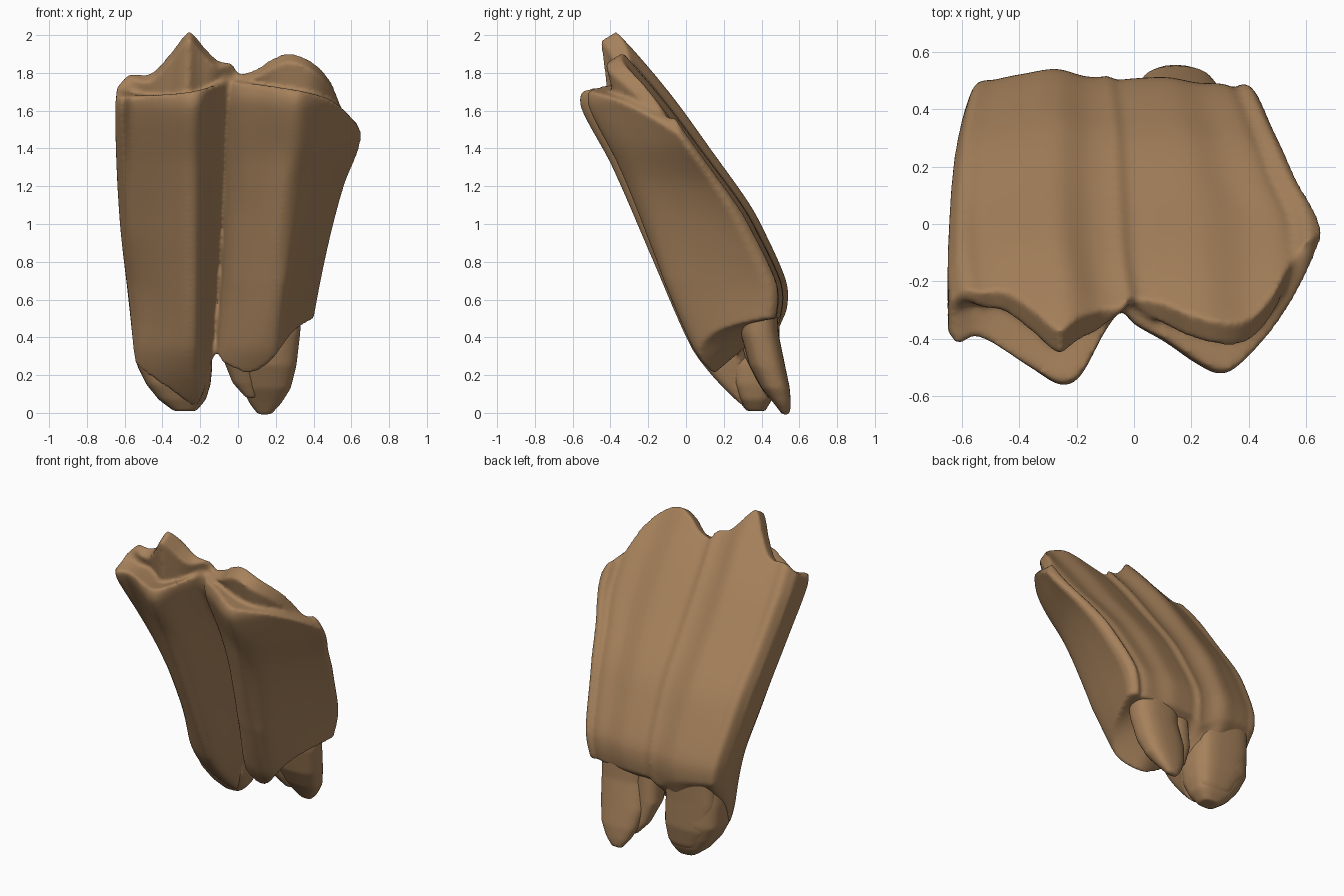
import bpy, bmesh, math

enamel = bpy.data.materials.new("brown enamel")
enamel.diffuse_color = (0.38, 0.22, 0.105, 1)


def curve(*pts):
    """Smooth interpolation through (key, value) pairs."""
    n = len(pts)
    sl = []
    for i in range(n):
        a, b = pts[max(i - 1, 0)], pts[min(i + 1, n - 1)]
        sl.append((b[1] - a[1]) / (b[0] - a[0]))

    def f(t):
        if t <= pts[0][0]:
            return pts[0][1]
        for i in range(n - 1):
            (a, p), (b, q) = pts[i], pts[i + 1]
            if t <= b:
                h = b - a
                s = (t - a) / h
                return (p * (1 + 2 * s) * (1 - s) ** 2 + q * s * s * (3 - 2 * s)
                        + h * sl[i] * s * (1 - s) ** 2 - h * sl[i + 1] * s * s * (1 - s))
        return pts[-1][1]
    return f


def finish(name, bm, voxel, rounds):
    bmesh.ops.recalc_face_normals(bm, faces=bm.faces)
    me = bpy.data.meshes.new(name)
    bm.to_mesh(me)
    bm.free()
    me.materials.append(enamel)
    ob = bpy.data.objects.new(name, me)
    bpy.context.collection.objects.link(ob)
    r = ob.modifiers.new("remesh", 'REMESH')
    r.mode, r.voxel_size, r.use_smooth_shade = 'VOXEL', voxel, True
    s = ob.modifiers.new("smooth", 'SMOOTH')
    s.factor, s.iterations = 0.5, rounds
    return ob


# Crown limits by height: left, groove and right x, front and back y
x_left = curve((0.02, -0.42), (0.1, -0.48), (0.25, -0.54), (0.5, -0.565), (1, -0.625), (1.6, -0.65), (1.8, -0.63), (2, -0.61))
x_mid = curve((0.2, -0.13), (1, -0.08), (1.6, -0.06), (1.85, -0.03))
x_right = curve((0.2, 0.36), (0.5, 0.40), (0.9, 0.48), (1.2, 0.56), (1.45, 0.65), (2, 0.65))
y_front = curve((0.02, 0.32), (0.1, 0.23), (0.23, 0.11), (0.36, 0.02), (0.84, -0.19), (1.31, -0.395), (1.6, -0.55), (1.68, -0.56), (1.76, -0.51))
y_back = curve((0.02, 0.42), (0.3, 0.47), (0.49, 0.52), (0.6, 0.54), (0.7, 0.53), (0.92, 0.435), (1.1, 0.34), (1.39, 0.135), (1.66, -0.06), (1.89, -0.25), (2.03, -0.38))

# Crown section across its width (-1 left, 0 groove, 1 right), near the rim and low down
depth_high = curve((-1, 0.36), (-0.94, 0.29), (-0.86, 0.34), (-0.75, 0.3), (-0.5, 0.11), (-0.33, 0), (-0.22, 0.07),
                   (-0.08, 0.4), (0, 0.54), (0.07, 0.44), (0.23, 0.3), (0.37, 0.16), (0.49, 0.08), (0.58, 0.13),
                   (0.79, 0.44), (0.9, 0.62), (1, 0.78))
depth_low = curve((-1, 0.58), (-0.92, 0.42), (-0.75, 0.25), (-0.5, 0.08), (-0.31, 0), (-0.2, 0.07),
                  (-0.08, 0.4), (0, 0.56), (0.04, 0.4), (0.15, 0.22), (0.4, 0.06), (0.6, 0.02), (0.7, 0.1),
                  (0.84, 0.4), (0.92, 0.6), (1, 0.8))
inset = curve((-1, 0.15), (-0.93, 0.07), (-0.8, 0.07), (-0.6, 0.04), (-0.35, 0), (-0.15, 0.06), (-0.04, 0.07),
              (0.02, 0.06), (0.08, 0.09), (0.2, 0.08), (0.42, 0.07), (0.62, 0.11), (0.8, 0.1), (0.87, 0.11),
              (0.93, 0.07), (1, 0.1))

# Crown rims: top and bottom heights at front and back
top_front = curve((-1, 1.67), (-0.35, 1.70), (0, 1.75), (0.5, 1.71), (0.75, 1.66), (0.9, 1.58), (1, 1.48))
top_back = curve((-1, 1.73), (-0.92, 1.79), (-0.72, 1.80), (-0.55, 1.91), (-0.46, 1.985), (-0.39, 2.02), (-0.32, 1.985),
                 (-0.24, 1.93), (-0.13, 1.87), (0, 1.85), (0.06, 1.80), (0.18, 1.82), (0.32, 1.88), (0.45, 1.905),
                 (0.62, 1.86), (0.76, 1.76), (0.87, 1.585), (0.95, 1.55), (1, 1.48))
low_front = curve((-1, 0.24), (-0.6, 0.11), (-0.35, 0.03), (-0.15, 0.1), (0, 0.3), (0.1, 0.26), (0.4, 0.21),
                  (0.6, 0.27), (0.8, 0.42), (1, 0.5))
low_back = curve((-1, 0.58), (-0.3, 0.53), (-0.05, 0.46), (0.1, 0.5), (1, 0.5))


def mix(a, b, t):
    return a + (b - a) * t


def wall(u, z, back):
    m = x_mid(z)
    x = m + u * (x_right(z) - m) if u > 0 else m + u * (m - x_left(z))
    f, b = y_front(z), y_back(z)
    low = 0.35 + 0.45 * abs(u) ** 6
    rear = b - inset(u) * min(1, max(low, low + 0.5 * (z - 0.5)))
    d = mix(depth_low(u), depth_high(u), min(1, max(0, (z - 0.7) / 0.9)))
    return (x, rear if back else min(f + d * (b - f), rear - 0.02), z)


def blend(p, q, n):
    return [tuple(mix(a, b, j / n) for a, b in zip(p, q)) for j in range(n)]


WALL, CAP, COLS = 44, 15, 150
bm = bmesh.new()
columns = []
for i in range(COLS + 1):
    u = -1 + 2 * i / COLS
    tf, tb, lf, lb = top_front(u), top_back(u), low_front(u), low_back(u)
    front = [wall(u, mix(lf, tf, j / WALL), False) for j in range(WALL + 1)]
    rear = [wall(u, mix(lb, tb, j / WALL), True) for j in range(WALL + 1)]
    F, B, f0, b0 = front[-1], rear[-1], front[0], rear[0]
    # thick overhanging crest above a hollow chewing surface; flat underside
    k = (1 - abs(u) ** 6) * (1 - 0.75 * math.exp(-(u / 0.12) ** 2))
    crest = (B[0], B[1] - 0.08 * k, B[2] - 0.05 * k)
    basin = (mix(F[0], B[0], 0.6), mix(mix(F[1], B[1], 0.5), crest[1] + 0.035, k),
             mix(mix(F[2], B[2], 0.5), F[2] - 0.01, k))
    cap = (blend(F, basin, 5) + blend(basin, crest, 6) + blend(crest, B, 4))[1:]
    base = blend(b0, f0, CAP)[1:]
    columns.append([bm.verts.new(p) for p in front + cap + rear[::-1] + base])
L = len(columns[0])
for a, b in zip(columns, columns[1:]):
    for j in range(L):
        k = (j + 1) % L
        bm.faces.new((a[j], b[j], b[k], a[k]))
for c in (columns[0], columns[-1]):
    r = WALL + CAP                      # index of the rear rim
    for j in range(WALL):
        bm.faces.new((c[j], c[j + 1], c[r + WALL - j - 1], c[r + WALL - j]))
    bm.faces.new(c[WALL:r + 1])
    bm.faces.new(c[r + WALL:] + [c[0]])
finish("crown", bm, 0.012, 6)


def root(name, power, rings):
    """Loft of rounded sections: (x, y, z, half width, half depth)."""
    bm = bmesh.new()
    n, loops = 28, []
    for x, y, z, w, d in rings:
        loop = []
        for i in range(n):
            c, s = math.cos(2 * math.pi * i / n), math.sin(2 * math.pi * i / n)
            loop.append(bm.verts.new((x + w * math.copysign(abs(c) ** power, c),
                                      y + d * math.copysign(abs(s) ** power, s), z)))
        loops.append(loop)
    for a, b in zip(loops, loops[1:]):
        for i in range(n):
            bm.faces.new((a[i], a[(i + 1) % n], b[(i + 1) % n], b[i]))
    bm.faces.new(loops[0])
    bm.faces.new(loops[-1])
    finish(name, bm, 0.012, 6)


# Roots under the crown
root("left_root", 0.65, [(-0.34, 0.33, 0.65, 0.19, 0.15), (-0.345, 0.345, 0.4, 0.2, 0.145), (-0.335, 0.355, 0.25, 0.2, 0.14),
                         (-0.315, 0.355, 0.15, 0.17, 0.12), (-0.295, 0.365, 0.07, 0.125, 0.09), (-0.28, 0.37, 0.01, 0.06, 0.05)])
root("back_left_root", 0.7, [(-0.33, 0.42, 0.6, 0.19, 0.08), (-0.34, 0.42, 0.4, 0.18, 0.075), (-0.32, 0.42, 0.22, 0.165, 0.075),
                             (-0.29, 0.405, 0.1, 0.12, 0.065), (-0.28, 0.395, 0.04, 0.06, 0.04)])
root("right_root", 0.8, [(0.17, 0.38, 0.6, 0.17, 0.10), (0.17, 0.39, 0.42, 0.16, 0.10), (0.15, 0.43, 0.25, 0.16, 0.095),
                         (0.15, 0.475, 0.13, 0.13, 0.075), (0.145, 0.51, 0.05, 0.085, 0.045), (0.14, 0.53, -0.01, 0.035, 0.02)])
root("right_root_spur", 0.8, [(0.0, 0.36, 0.5, 0.08, 0.10), (-0.01, 0.39, 0.3, 0.075, 0.08),
                              (0.03, 0.43, 0.16, 0.06, 0.05), (0.07, 0.46, 0.08, 0.03, 0.03)])
